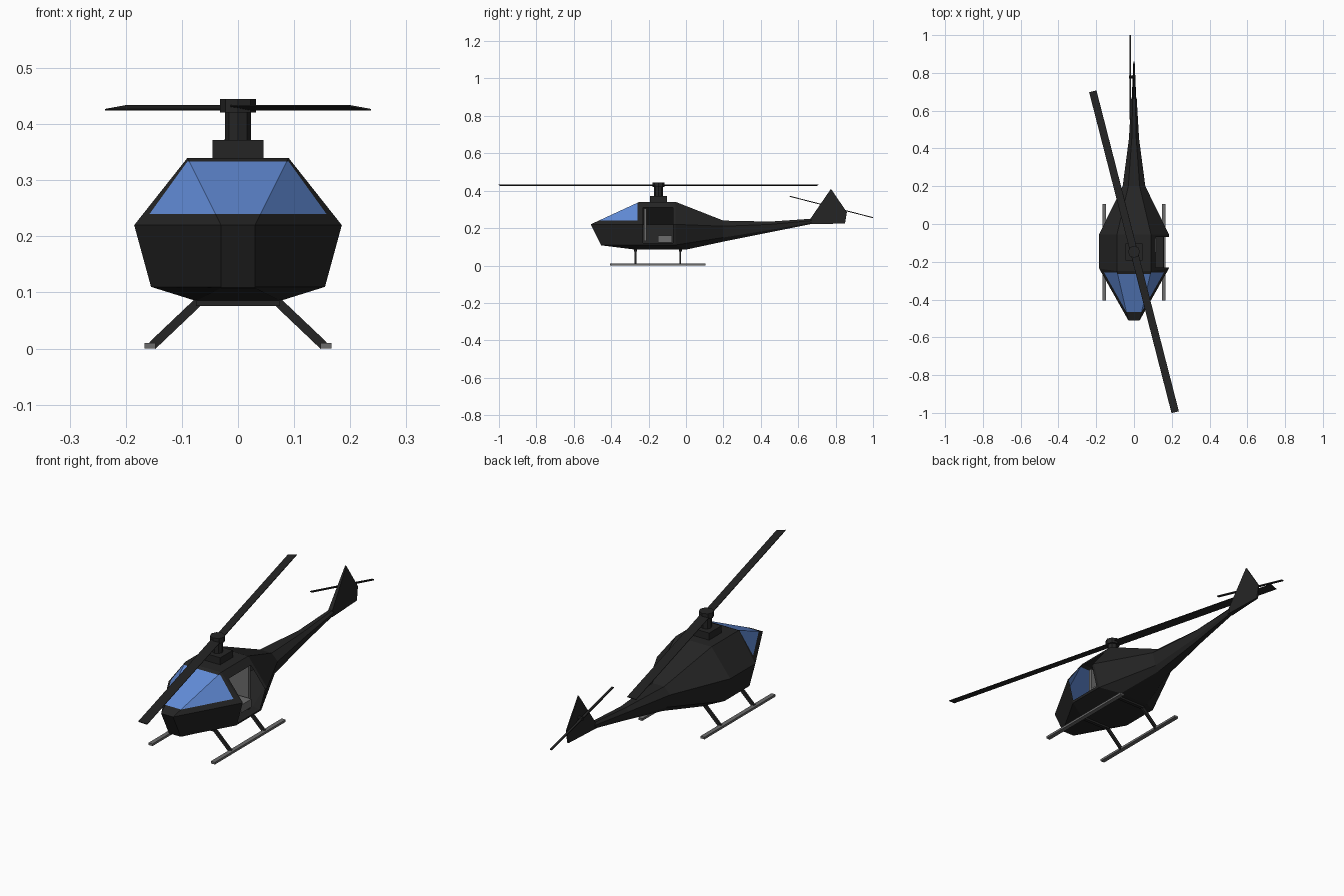
import bpy, bmesh, math
from mathutils import Vector, Matrix

cube = bpy.data.objects.get("Cube")
if cube:
    bpy.data.objects.remove(cube, do_unlink=True)


def material(name, rgb):
    m = bpy.data.materials.new(name)
    m.use_nodes = True
    m.diffuse_color = (*rgb, 1)
    m.node_tree.nodes["Principled BSDF"].inputs["Base Color"].default_value = (*rgb, 1)
    return m


BLACK = material("matte_black", (0.018, 0.018, 0.018))
GREY = material("mid_grey", (0.15, 0.15, 0.15))
BLUE = material("window_blue", (0.12, 0.26, 0.68))


def finish(name, bm, *mats):
    mesh = bpy.data.meshes.new(name)
    bm.to_mesh(mesh)
    bm.free()
    for m in mats:
        mesh.materials.append(m)
    ob = bpy.data.objects.new(name, mesh)
    bpy.context.collection.objects.link(ob)
    return ob


def box(name, lo, hi, mat, matrix=Matrix()):
    lo, hi = Vector(lo), Vector(hi)
    bm = bmesh.new()
    bmesh.ops.create_cube(bm, size=1)
    bmesh.ops.scale(bm, verts=bm.verts, vec=hi - lo)
    bmesh.ops.translate(bm, verts=bm.verts, vec=(lo + hi) / 2)
    bm.transform(matrix)
    return finish(name, bm, mat)


def cylinder(name, center, radius, depth, sides, mat, axis="Z"):
    bm = bmesh.new()
    bmesh.ops.create_cone(bm, cap_ends=True, segments=sides, radius1=radius,
                          radius2=radius, depth=depth)
    if axis == "X":
        bm.transform(Matrix.Rotation(math.pi / 2, 4, "Y"))
    bmesh.ops.translate(bm, verts=bm.verts, vec=center)
    return finish(name, bm, mat)


def bar(name, a, b, width, thick, mat):
    """Rectangular strut between two points."""
    a, b = Vector(a), Vector(b)
    rot = (b - a).to_track_quat("X", "Y").to_matrix().to_4x4()
    return box(name, (0, -width / 2, -thick / 2), ((b - a).length, width / 2, thick / 2),
               mat, Matrix.Translation(a) @ rot)


# Fuselage: lofted half sections of roof, belt, chine and keel points
sections = [
    [(.03, -.51, .22), (.03, -.51, .22), (.03, -.455, .11), (.03, -.453, .108)],
    [(.09, -.25, .34), (.185, -.235, .22), (.155, -.235, .11), (.075, -.27, .085)],
    [(.09, -.055, .34), (.185, -.055, .22), (.155, -.055, .11), (.075, 0, .085)],
    [(.03, .2, .24), (.06, .2, .21), (.045, .2, .15), (.025, .2, .128)],
    [(.012, .45, .235), (.027, .45, .22), (.022, .45, .19), (.012, .45, .178)],
    [(.007, .67, .25), (.014, .67, .24), (.012, .67, .23), (.007, .67, .222)],
]
bm = bmesh.new()
rings = []
for half in sections:
    full = half + [(-x, y, z) for x, y, z in reversed(half)]
    rings.append([bm.verts.new(p) for p in full])
for r, s in zip(rings, rings[1:]):
    for i in range(len(r)):
        j = (i + 1) % len(r)
        bm.faces.new((r[i], r[j], s[j], s[i]))
bm.faces.new(rings[0])
bm.faces.new(rings[-1])
bmesh.ops.remove_doubles(bm, verts=bm.verts, dist=1e-4)
bmesh.ops.triangulate(bm, faces=[f for f in bm.faces if len(f.verts) > 4])
bmesh.ops.recalc_face_normals(bm, faces=bm.faces)


def cut(rule, co, no):
    faces = [f for f in bm.faces if rule(f.calc_center_median())]
    geom = set(faces)
    for f in faces:
        geom.update(f.verts)
        geom.update(f.edges)
    bmesh.ops.bisect_plane(bm, geom=list(geom), plane_co=co, plane_no=no, dist=1e-5)


# Windscreen panes cut into the nose
def is_nose(c):
    return c.y < -.236 and c.z > .2


for z in (.24, .333):
    cut(is_nose, (0, 0, z), (0, 0, 1))
cut(is_nose, (0, -.258, 0), (0, 1, 0))
for f in bm.faces:
    c = f.calc_center_median()
    if c.y < -.258 and .24 < c.z < .333:
        f.material_index = 1


# Open doorway on one side
def is_side(c):
    return c.x > .085 and -.25 < c.y < -.05


for y in (-.23, -.07):
    cut(is_side, (0, y, 0), (0, 1, 0))
for z in (.12, .31):
    cut(is_side, (0, 0, z), (0, 0, 1))
door = []
for f in bm.faces:
    c = f.calc_center_median()
    if c.x > .1 and -.23 < c.y < -.07 and .12 < c.z < .31:
        door.append(f)
bmesh.ops.delete(bm, geom=door, context="FACES")
finish("fuselage", bm, BLACK, BLUE)

# Cabin interior
box("front_bulkhead", (-.07, -.225, .13), (.07, -.211, .305), GREY)
box("rear_bulkhead", (-.1, -.066, .125), (.1, -.054, .305), GREY)
box("bench_seat", (-.12, -.15, .124), (.12, -.075, .16), GREY)

# Tail fin, tapering to a thin trailing edge
outline = [(.66, .222, .012), (.85, .224, .004), (.86, .285, .002),
           (.775, .41, .003), (.665, .25, .010)]
bm = bmesh.new()
left = [bm.verts.new((w, y, z)) for y, z, w in outline]
right = [bm.verts.new((-w, y, z)) for y, z, w in outline]
bm.faces.new(left)
bm.faces.new(right[::-1])
for i in range(len(left)):
    j = (i + 1) % len(left)
    bm.faces.new((left[j], left[i], right[i], right[j]))
bmesh.ops.recalc_face_normals(bm, faces=bm.faces)
finish("tail_fin", bm, BLACK)

# Tail rotor
cylinder("tail_rotor_hub", (-.013, .778, .313), .008, .026, 8, BLACK, "X")
bar("tail_rotor_blade", (-.02, .555, .37), (-.02, 1.0, .256), .005, .010, BLACK)

# Main rotor
HUB_Y = -.147
box("mast_base", (-.045, -.192, .335), (.045, -.102, .372), BLACK)
cylinder("rotor_mast", (0, HUB_Y, .395), .023, .06, 8, BLACK)
cylinder("rotor_hub", (0, HUB_Y, .433), .032, .024, 8, BLACK)
for side, turn in (("front", 0), ("rear", math.pi)):
    spin = Matrix.Rotation(math.radians(14.4) + turn, 4, "Z")
    pitch = Matrix.Rotation(math.radians(10), 4, "Y")
    box(side + "_rotor_blade", (-.02, -.877, -.0015), (.02, 0, .0015), BLACK,
        Matrix.Translation((0, HUB_Y, .429)) @ spin @ pitch)

# Landing gear
for side, s in (("left", 1), ("right", -1)):
    box(side + "_skid", (s * .157 - .01, -.405, 0), (s * .157 + .01, .105, .01), GREY)
    for end, y in (("front", -.27), ("rear", -.03)):
        bar(f"{side}_{end}_strut", (s * .072, y, .082), (s * .153, y, .005), .016, .009, BLACK)
for end, y in (("front", -.27), ("rear", -.03)):
    box(end + "_cross_beam", (-.075, y - .008, .076), (.075, y + .008, .087), BLACK)
